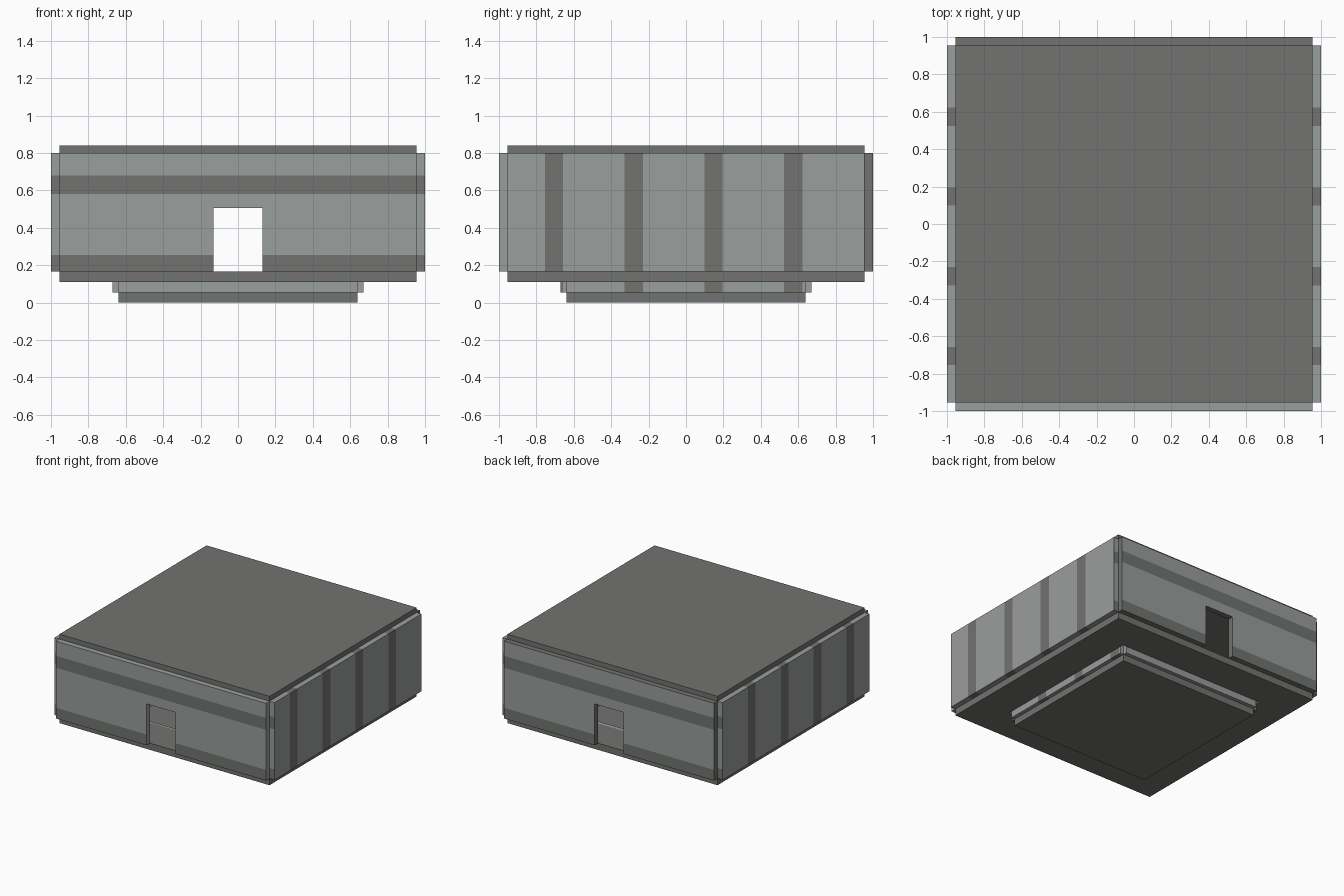
import bpy, bmesh
from mathutils import Vector

if "Cube" in bpy.data.objects:
    bpy.data.objects.remove(bpy.data.objects["Cube"])

def material(name, rgb):
    m = bpy.data.materials.new(name)
    m.diffuse_color = (*rgb, 1)
    m.use_nodes = True
    m.node_tree.nodes["Principled BSDF"].inputs["Base Color"].default_value = m.diffuse_color
    return m

LIGHT = material("light_grey", (0.32, 0.342, 0.332))
DARK = material("dark_grey", (0.168, 0.174, 0.162))

# Dark stripe starts: along y (sides and edges) and along z (front and back)
PERIOD, WIDTH = 0.4267, 0.098
Y_BANDS = [-0.755 + PERIOD * k for k in range(5)]
Z_BANDS = [0.155 + PERIOD * k for k in range(2)]

def finish(bm, name, mats):
    bmesh.ops.recalc_face_normals(bm, faces=bm.faces)
    me = bpy.data.meshes.new(name)
    bm.to_mesh(me)
    bm.free()
    for m in mats:
        me.materials.append(m)
    ob = bpy.data.objects.new(name, me)
    bpy.context.collection.objects.link(ob)
    return ob

def plate(bm, xs, ys, z0, z1, skip=None):
    """Grid of cells in xy, raised from z0 to z1, leaving out the skipped cell."""
    v = {(i, j): bm.verts.new((x, y, z0)) for i, x in enumerate(xs) for j, y in enumerate(ys)}
    faces = [bm.faces.new((v[i, j], v[i + 1, j], v[i + 1, j + 1], v[i, j + 1]))
             for i in range(len(xs) - 1) for j in range(len(ys) - 1) if (i, j) != skip]
    loose = [p for p in v.values() if not p.link_faces]
    bmesh.ops.delete(bm, geom=loose, context='VERTS')
    ext = bmesh.ops.extrude_face_region(bm, geom=faces, use_keep_orig=True)
    up = [g for g in ext["geom"] if isinstance(g, bmesh.types.BMVert)]
    bmesh.ops.translate(bm, verts=up, vec=(0, 0, z1 - z0))

def slab(name, half, z0, z1, hole=None):
    bm = bmesh.new()
    if hole:
        e = [-half, -hole, hole, half]
        plate(bm, e, e, z0, z1, skip=(1, 1))
    else:
        plate(bm, [-half, half], [-half, half], z0, z1)
    finish(bm, name, [DARK])

def stripe(bm):
    """Cut the mesh at stripe edges and colour the faces by direction and place."""
    for bands, axis in ((Y_BANDS, Vector((0, 1, 0))), (Z_BANDS, Vector((0, 0, 1)))):
        for b in bands:
            for p in (b, b + WIDTH):
                geom = bm.verts[:] + bm.edges[:] + bm.faces[:]
                bmesh.ops.bisect_plane(bm, geom=geom, plane_co=axis * p, plane_no=axis, dist=1e-5)
    bm.normal_update()
    for f in bm.faces:
        c = f.calc_center_median()
        bands, p = (Z_BANDS, c.z) if abs(f.normal.y) > 0.5 else (Y_BANDS, c.y)
        f.material_index = int(any(b < p < b + WIDTH for b in bands))

def side_wall(name, inner, outer, z0, z1, sign):
    bm = bmesh.new()
    plate(bm, sorted((sign * inner, sign * outer)), [-inner, inner], z0, z1)
    stripe(bm)
    finish(bm, name, [LIGHT, DARK])

def end_wall(name, inner, outer, z0, z1, sign, door=None):
    bm = bmesh.new()
    if door:
        # drawn flat as x by z, then stood upright
        w, top = door
        y0, y1 = sorted((sign * inner, sign * outer))
        plate(bm, [-inner, -w, w, inner], [z0, top, z1], y0, y1, skip=(1, 0))
        for v in bm.verts:
            v.co = (v.co.x, v.co.z, v.co.y)
    else:
        plate(bm, [-inner, inner], sorted((sign * inner, sign * outer)), z0, z1)
    stripe(bm)
    finish(bm, name, [LIGHT, DARK])

def room_walls(prefix, inner, outer, z0, z1, door=None):
    for side, s in (("left", -1), ("right", 1)):
        side_wall(f"{prefix}_{side}_wall", inner, outer, z0, z1, s)
    for side, s in (("front", -1), ("back", 1)):
        end_wall(f"{prefix}_{side}_wall", inner, outer, z0, z1, s, door)

# Main room with front and back doorways
slab("roof", 0.955, 0.80, 0.84)
slab("main_floor", 0.955, 0.11, 0.165, hole=0.67)
room_walls("main", 0.955, 1.0, 0.165, 0.80, door=(0.13, 0.505))

# Sunken pit below the main floor
slab("pit_floor", 0.638, 0.0, 0.055)
room_walls("pit", 0.638, 0.67, 0.055, 0.165)
